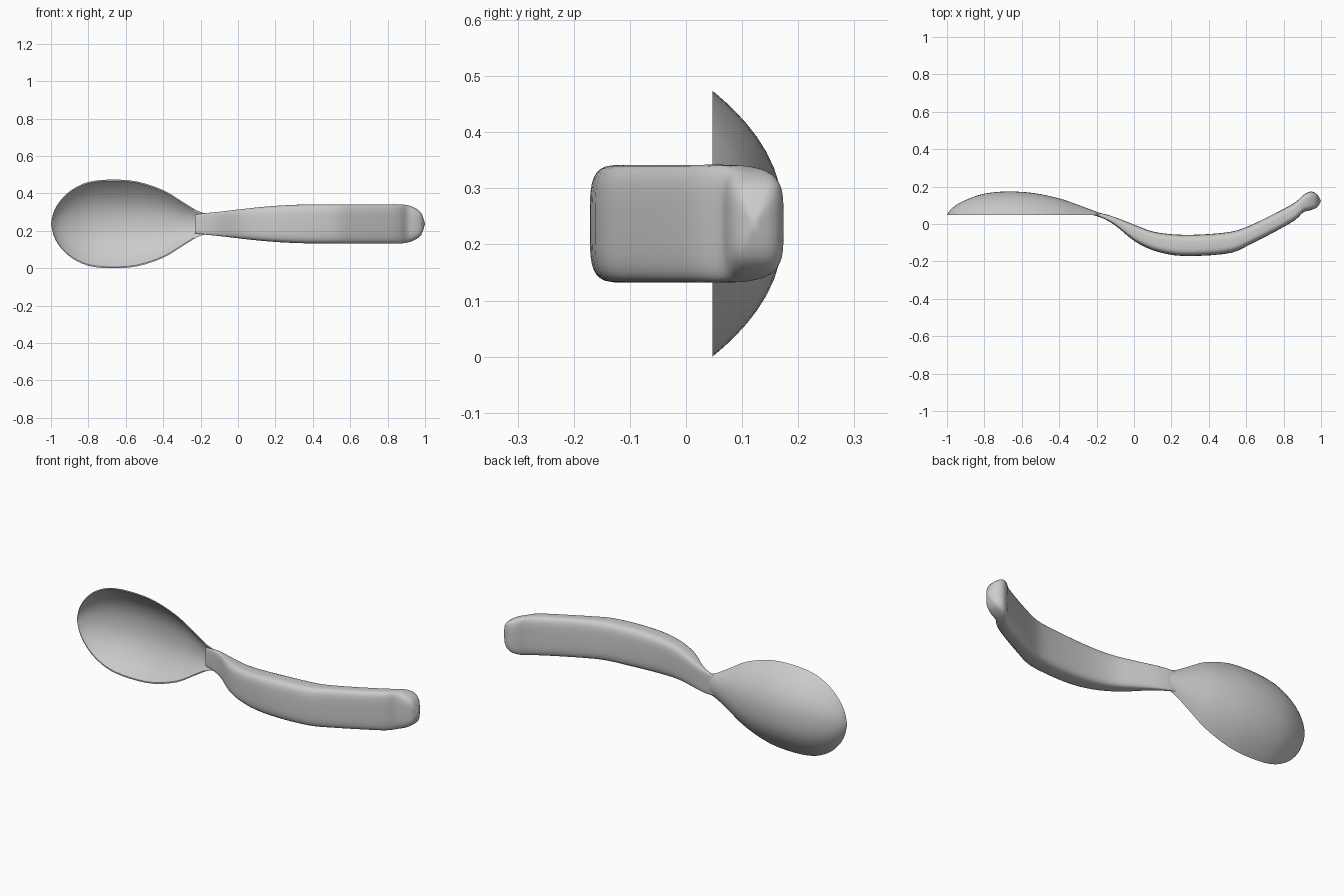
import bpy, bmesh, math
from mathutils import Vector

cube = bpy.data.objects.get("Cube")
if cube:
    bpy.data.objects.remove(cube, do_unlink=True)

MID = 0.237   # height of the long axis
RIM = 0.047   # plane of the bowl's rim

metal = bpy.data.materials.new("plain grey")
metal.use_nodes = True
GREY = (0.6, 0.6, 0.6, 1)
metal.diffuse_color = GREY
metal.node_tree.nodes["Principled BSDF"].inputs["Base Color"].default_value = GREY


def smooth_stations(rows, steps):
    """Pass a soft curve through the given stations."""
    rows = [Vector(r) for r in rows]
    pts = [rows[0]] + rows + [rows[-1]]
    out = []
    for a, b, c, d in zip(pts, pts[1:], pts[2:], pts[3:]):
        for i in range(steps):
            t = i / steps
            out.append(b + (c - a) * t / 2 + (a * 2 - b * 5 + c * 4 - d) * t * t / 2
                       + (b * 3 - a - c * 3 + d) * t ** 3 / 2)
    return out + [rows[-1]]


def loft(name, rings):
    """Skin closed rings, merging collapsed ends."""
    bm = bmesh.new()
    loops = [[bm.verts.new(p) for p in ring] for ring in rings]
    n = len(loops[0])
    for r, s in zip(loops, loops[1:]):
        for i in range(n):
            j = (i + 1) % n
            bm.faces.new((r[i], r[j], s[j], s[i]))
    bm.faces.new(loops[0])
    bm.faces.new(loops[-1])
    bmesh.ops.remove_doubles(bm, verts=bm.verts, dist=0.0002)
    bmesh.ops.recalc_face_normals(bm, faces=bm.faces)
    mesh = bpy.data.meshes.new(name)
    bm.to_mesh(mesh)
    bm.free()
    mesh.materials.append(metal)
    obj = bpy.data.objects.new(name, mesh)
    bpy.context.collection.objects.link(obj)
    bpy.context.view_layer.objects.active = obj
    obj.select_set(True)
    bpy.ops.object.shade_smooth_by_angle(angle=math.radians(35))
    obj.select_set(False)
    return obj


def bowl_ring(x, w, d, segments=22):
    """Thin crescent: outer skin across, inner skin back."""
    ring = []
    wall = min(0.007, w * 0.3, d * 0.3)
    for width, depth, way in ((w, d, 1), (w - wall, d - wall, -1)):
        for i in range(segments + 1):
            t = way * math.sin(math.pi * (i / segments - 0.5))
            ring.append((x, RIM + max(depth, 0) * (1 - abs(t) ** 2.3), MID + width * t))
    return ring


def handle_ring(x, w, low, high, segments=32):
    """Rounded rectangle."""
    ring = []
    for i in range(segments):
        a = math.tau * (i + 0.5) / segments
        c, s = (math.copysign(abs(f(a)) ** 0.5, f(a)) for f in (math.cos, math.sin))
        ring.append((x, (low + high) / 2 + c * (high - low) / 2, MID + s * w))
    return ring


# Bowl: x, half width, depth
bowl = [(-1, 0, 0), (-0.985, 0.065, 0.025), (-0.95, 0.125, 0.055), (-0.89, 0.182, 0.086),
        (-0.8, 0.224, 0.115), (-0.68, 0.237, 0.127), (-0.54, 0.227, 0.119),
        (-0.4, 0.181, 0.09), (-0.3, 0.121, 0.056), (-0.22, 0.072, 0.026), (-0.17, 0.055, 0.008)]
loft("spoon_bowl", [bowl_ring(*s) for s in smooth_stations(bowl, 3)])

# Handle: x, half width, front edge, back edge
handle = [(-0.23, 0.05, 0.05, 0.062), (-0.17, 0.058, 0.032, 0.056), (-0.1, 0.065, -0.008, 0.036),
          (0, 0.077, -0.09, -0.003), (0.1, 0.088, -0.14, -0.04), (0.22, 0.098, -0.168, -0.056),
          (0.36, 0.104, -0.17, -0.056), (0.52, 0.105, -0.154, -0.041), (0.62, 0.105, -0.11, -0.008),
          (0.76, 0.105, -0.038, 0.06), (0.86, 0.105, 0.02, 0.115), (0.905, 0.1, 0.062, 0.155),
          (0.945, 0.086, 0.074, 0.174), (0.98, 0.058, 0.09, 0.158), (1, 0, 0.122, 0.122)]
loft("spoon_handle", [handle_ring(*s) for s in smooth_stations(handle, 3)])
